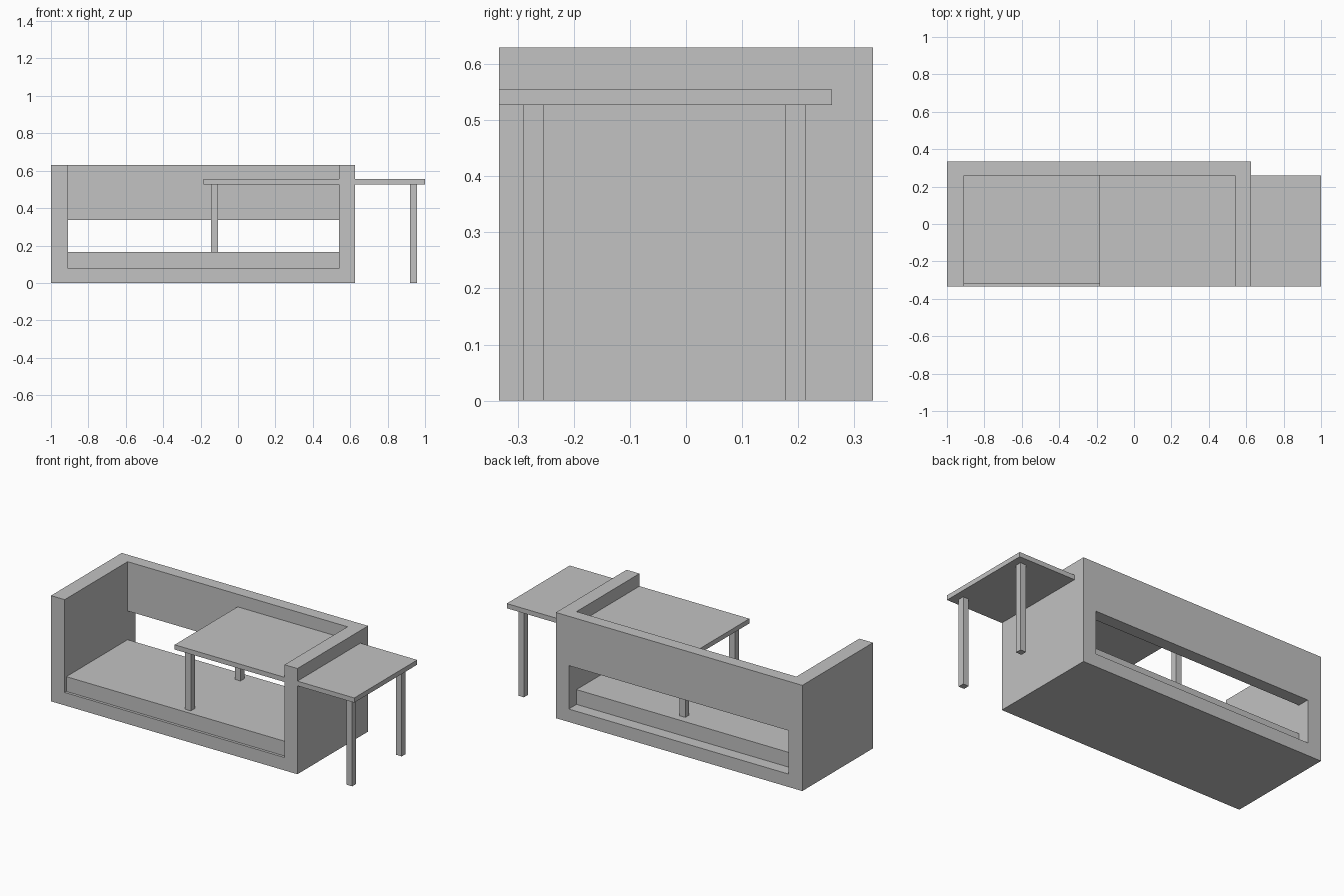
import bpy

if "Cube" in bpy.data.objects:
    bpy.data.objects.remove(bpy.data.objects["Cube"])

grey = bpy.data.materials.new("light_grey")
grey.diffuse_color = (0.54, 0.54, 0.54, 1)
grey.use_nodes = True
grey.node_tree.nodes["Principled BSDF"].inputs["Base Color"].default_value = grey.diffuse_color


def box(name, x, y, z):
    """Axis-aligned box from (min, max) ranges."""
    bpy.ops.mesh.primitive_cube_add(size=1)
    ob = bpy.context.object
    ob.name = name
    for v in ob.data.vertices:
        v.co = [r[0] if c < 0 else r[1] for c, r in zip(v.co, (x, y, z))]
    ob.data.materials.append(grey)
    return ob


def cut(target, cutter):
    mod = target.modifiers.new(cutter.name, 'BOOLEAN')
    mod.operation = 'DIFFERENCE'
    mod.solver = 'EXACT'
    mod.object = cutter
    cutter.hide_render = True
    cutter.hide_set(True)


# Sofa frame: block hollowed for the seat, with a slot through the back
frame = box("sofa_frame", (-1, 0.625), (-0.333, 0.333), (0, 0.63))
cut(frame, box("seat_cutter", (-0.91, 0.54), (-0.5, 0.26), (0.077, 0.8)))
cut(frame, box("back_slot_cutter", (-0.91, 0.54), (0.1, 0.5), (0.077, 0.336)))

# Seat cushion
box("seat_cushion", (-0.91, 0.54), (-0.317, 0.26), (0.077, 0.165))

# Table top running through the right arm
box("table_top", (-0.185, 1.0), (-0.333, 0.26), (0.527, 0.555))

# Table legs: inner pair stands on the cushion, outer pair on the floor
for side, x, foot in (("inner", -0.145, 0.165), ("outer", 0.919, 0)):
    for end, y in (("front", -0.29), ("back", 0.177)):
        box(f"table_leg_{side}_{end}", (x, x + 0.037), (y, y + 0.037), (foot, 0.527))
